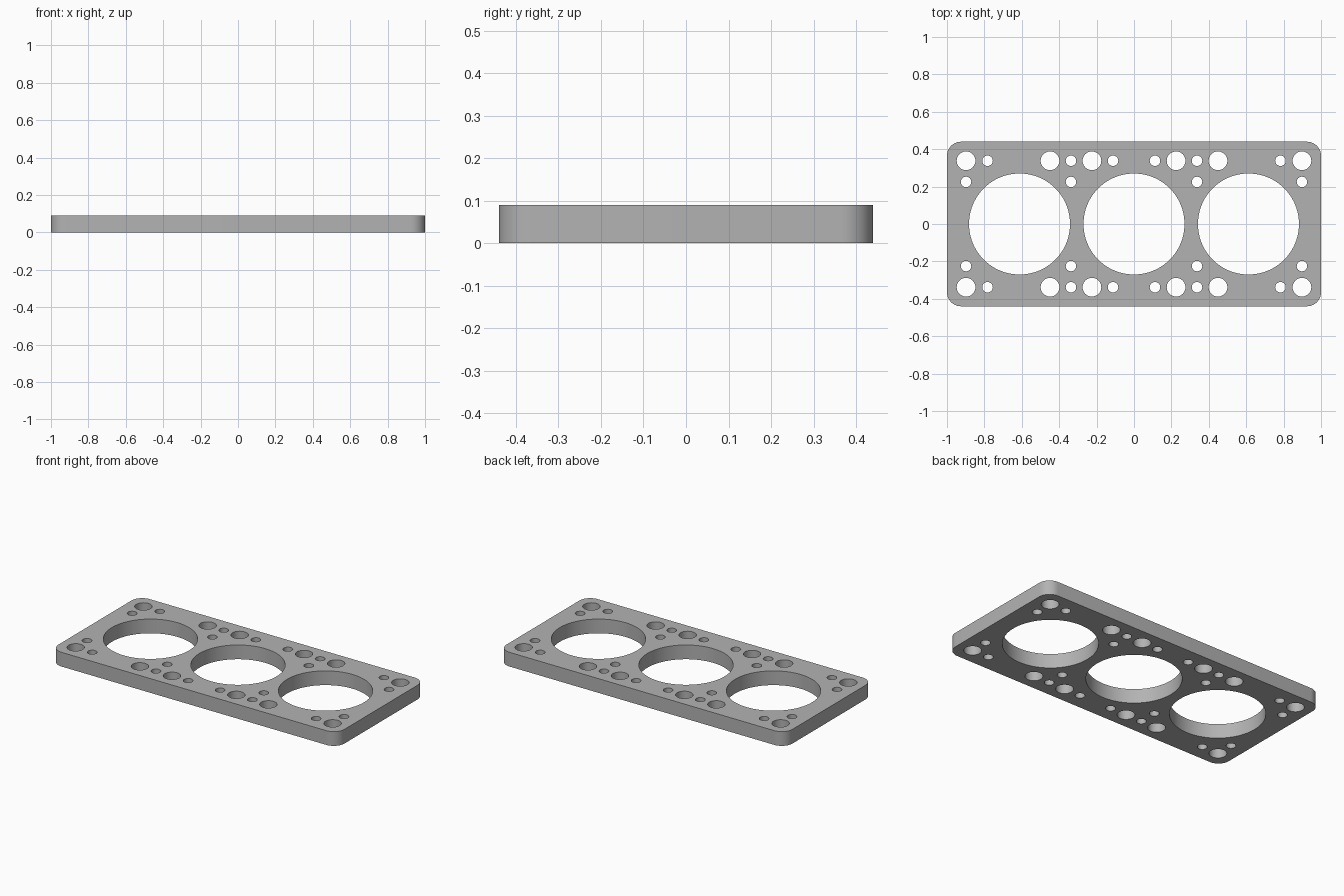
import bpy, bmesh, math

cube = bpy.data.objects.get("Cube")
if cube:
    bpy.data.objects.remove(cube, do_unlink=True)

HALF_X, HALF_Y, HEIGHT, CORNER = 1.0, 0.44, 0.09, 0.075
BORE_R, BOLT_R, PORT_R = 0.27, 0.05, 0.028

# Single grey material
grey = bpy.data.materials.new("plain grey")
grey.use_nodes = True
colour = (0.45, 0.45, 0.45, 1)
grey.diffuse_color = colour
grey.node_tree.nodes["Principled BSDF"].inputs["Base Color"].default_value = colour

# Flat filled outline, extruded to the plate thickness
curve = bpy.data.curves.new("gasket_plate", "CURVE")
curve.dimensions = "2D"
curve.fill_mode = "BOTH"
curve.extrude = HEIGHT / 2


def add_loop(points):
    spline = curve.splines.new("POLY")
    spline.points.add(len(points) - 1)
    for p, (x, y) in zip(spline.points, points):
        p.co = (x, y, 0, 1)
    spline.use_cyclic_u = True


def arc(x, y, r, start, sweep, steps):
    angles = [start + sweep * i / steps for i in range(steps + 1)]
    return [(x + r * math.cos(a), y + r * math.sin(a)) for a in angles]


def add_hole(x, y, r, sides):
    add_loop(arc(x, y, r, 0, math.tau, sides)[:-1])


# Rounded outer edge
outline = []
for i, (sx, sy) in enumerate([(1, 1), (-1, 1), (-1, -1), (1, -1)]):
    outline += arc(sx * (HALF_X - CORNER), sy * (HALF_Y - CORNER), CORNER,
                   i * math.pi / 2, math.pi / 2, 10)
add_loop(outline)

# Three cylinder bores
for x in (-0.612, 0, 0.612):
    add_hole(x, 0, BORE_R, 96)

# Bolt holes and small ports, mirrored to all four quarters
for sx in (-1, 1):
    for sy in (-1, 1):
        for x in (0.225, 0.449, 0.898):
            add_hole(sx * x, sy * 0.338, BOLT_R, 40)
        for x, y in ((0.112, 0.338), (0.337, 0.338), (0.783, 0.338),
                     (0.337, 0.225), (0.898, 0.225)):
            add_hole(sx * x, sy * y, PORT_R, 32)

# Turn the outline into a welded mesh
source = bpy.data.objects.new("outline", curve)
bpy.context.collection.objects.link(source)
bpy.context.view_layer.update()
evaluated = source.evaluated_get(bpy.context.evaluated_depsgraph_get())
mesh = bpy.data.meshes.new_from_object(evaluated)
bpy.data.objects.remove(source, do_unlink=True)

bm = bmesh.new()
bm.from_mesh(mesh)
bmesh.ops.remove_doubles(bm, verts=bm.verts, dist=1e-5)
bmesh.ops.translate(bm, verts=bm.verts, vec=(0, 0, HEIGHT / 2))
bmesh.ops.recalc_face_normals(bm, faces=bm.faces)
bm.to_mesh(mesh)
bm.free()

mesh.materials.clear()
mesh.materials.append(grey)
plate = bpy.data.objects.new("gasket_plate", mesh)
bpy.context.collection.objects.link(plate)
bpy.context.view_layer.objects.active = plate
plate.select_set(True)
bpy.ops.object.shade_smooth_by_angle(angle=math.radians(30))
